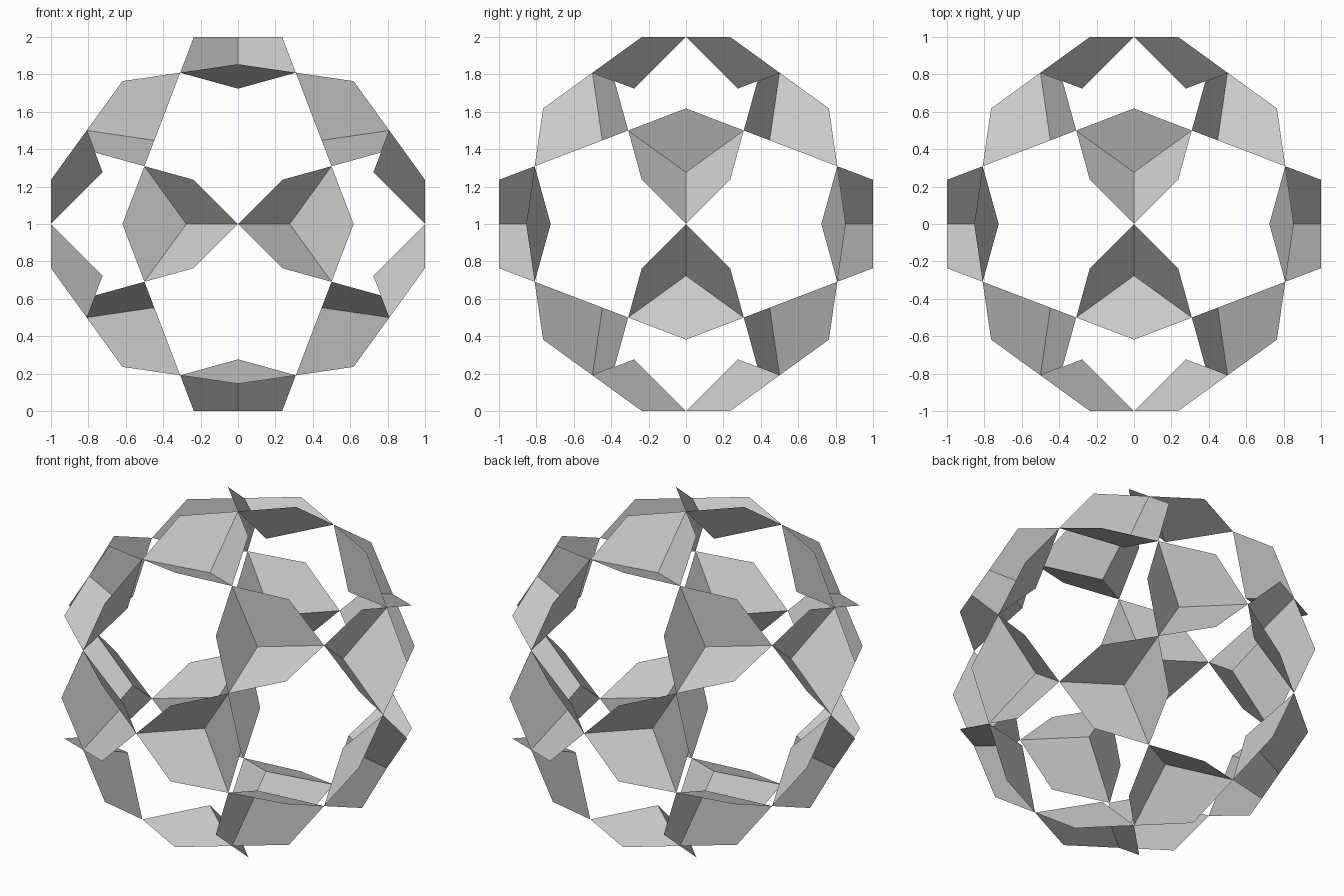
import bpy
import bmesh
from itertools import product
from math import sqrt
from mathutils import Vector

cube = bpy.data.objects.get("Cube")
if cube:
    bpy.data.objects.remove(cube, do_unlink=True)

PHI = (1 + sqrt(5)) / 2
CENTRE = Vector((0, 0, 1))

grey = bpy.data.materials.new("light grey")
grey.use_nodes = True
colour = (0.6, 0.6, 0.6, 1)
grey.diffuse_color = colour
grey.node_tree.nodes["Principled BSDF"].inputs["Base Color"].default_value = colour


def family(x, y, z):
    """All sign changes and cyclic shifts of a point, without repeats."""
    points = set()
    for sx, sy, sz in product((1, -1), repeat=3):
        p = (sx * x + 0.0, sy * y + 0.0, sz * z + 0.0)
        points |= {p, p[1:] + p[:1], p[2:] + p[:2]}
    return [Vector(p) for p in sorted(points)]


# Shared corner points and the directions of the twenty three-kite cups
corners = family(1, 0, 0) + family(0.5, PHI / 2, 0.5 / PHI)
directions = family(1, 1, 1) + family(1 / PHI, PHI, 0)


def build_cup(index, direction):
    """Three kites that meet at a sunken point and flare out past each edge."""
    axis = direction.normalized()
    tri = sorted(corners, key=lambda c: -c.dot(axis))[:3]
    if (tri[1] - tri[0]).cross(tri[2] - tri[0]).dot(axis) < 0:
        tri.reverse()
    apex = axis * sqrt(0.6)

    bm = bmesh.new()
    bottom = bm.verts.new(apex + CENTRE)
    rim = [bm.verts.new(c + CENTRE) for c in tri]
    for i in range(3):
        a, b = tri[i], tri[(i + 1) % 3]
        middle = (a + b) / 2
        tip = bm.verts.new(middle + (middle - apex) * (PHI - 1.0902) + CENTRE)
        bm.faces.new((bottom, rim[i], tip, rim[(i + 1) % 3]))
    mesh = bpy.data.meshes.new(f"kite_cup_{index}")
    bm.to_mesh(mesh)
    bm.free()
    mesh.materials.append(grey)
    cup = bpy.data.objects.new(f"kite_cup_{index}", mesh)
    bpy.context.collection.objects.link(cup)


for number, direction in enumerate(directions, 1):
    build_cup(number, direction)
